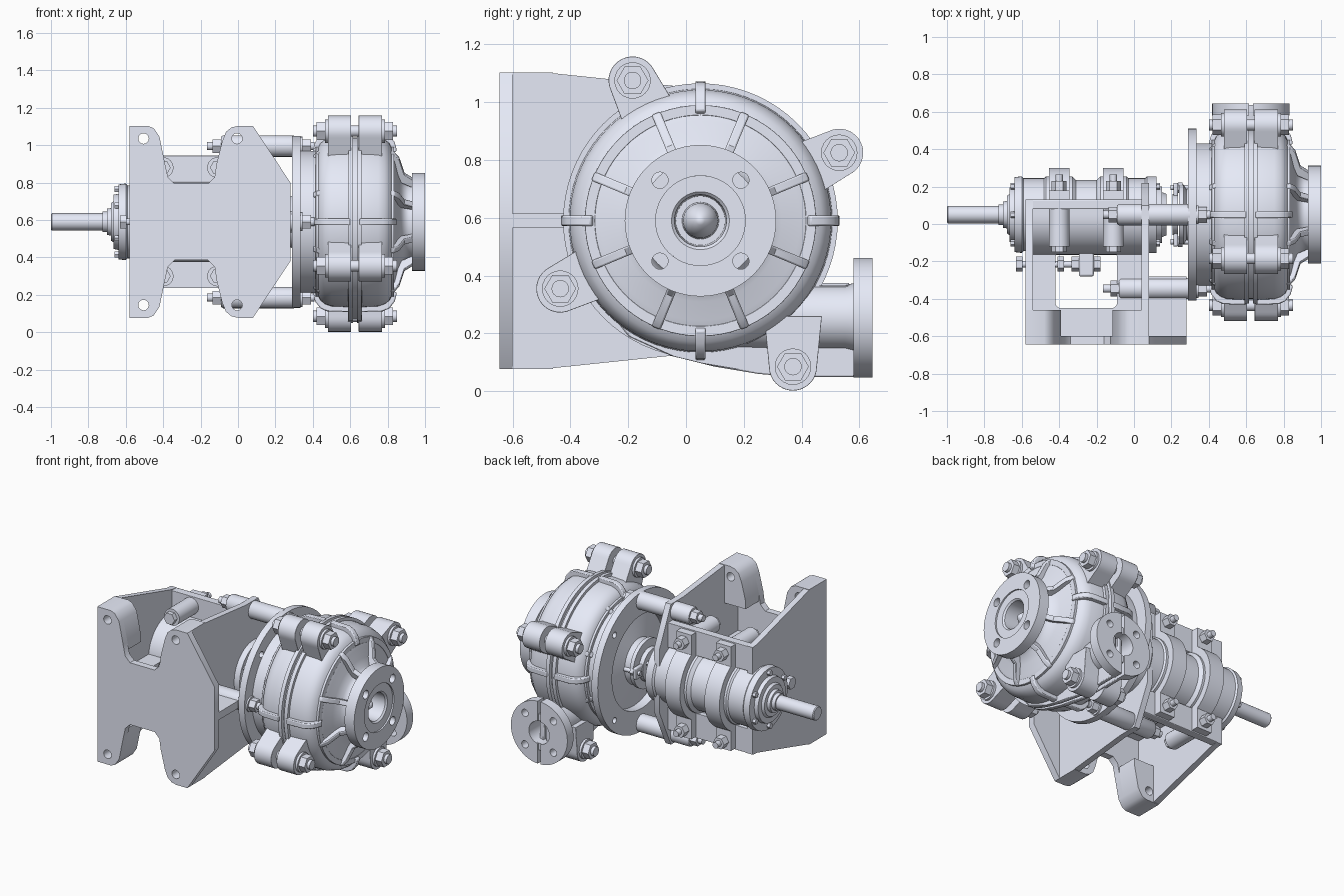
import bpy, bmesh
from math import sin, cos, pi, radians
from mathutils import Matrix, Vector

if "Cube" in bpy.data.objects:
    bpy.data.objects.remove(bpy.data.objects["Cube"])

# All coordinates are relative to the shaft axis, which sits at y=0.05, z=0.59
C = Matrix.Translation((0, 0.05, 0.59))
AX = {'x': Matrix(((0, 0, 1, 0), (1, 0, 0, 0), (0, 1, 0, 0), (0, 0, 0, 1))),   # (u,v) -> (y,z)
      'y': Matrix(((1, 0, 0, 0), (0, 0, 1, 0), (0, 1, 0, 0), (0, 0, 0, 1))),   # (u,v) -> (x,z)
      'z': Matrix.Identity(4)}                                                # (u,v) -> (x,y)
steel = bpy.data.materials.new('pale_steel')
steel.diffuse_color = (0.79, 0.82, 0.93, 1)
steel.use_nodes = True
steel.node_tree.nodes["Principled BSDF"].inputs["Base Color"].default_value = steel.diffuse_color


def finish(name, bm, M, bevel=0):
    bmesh.ops.transform(bm, matrix=C @ M, verts=bm.verts)
    bmesh.ops.remove_doubles(bm, verts=bm.verts, dist=1e-5)
    bmesh.ops.recalc_face_normals(bm, faces=bm.faces)
    me = bpy.data.meshes.new(name)
    bm.to_mesh(me)
    bm.free()
    me.materials.clear()
    me.materials.append(steel)
    ob = bpy.data.objects.new(name, me)
    bpy.context.collection.objects.link(ob)
    if bevel:
        b = ob.modifiers.new('bevel', 'BEVEL')
        b.width, b.segments, b.limit_method, b.angle_limit = bevel, 2, 'ANGLE', radians(40)
    return ob


def lathe(name, prof, axis='x', at=(0, 0), seg=48):
    """Revolve (along, radius) points; 'at' is the axis position in the cross plane."""
    bm = bmesh.new()
    rings = [[bm.verts.new((at[0] + r * cos(2 * pi * i / seg), at[1] + r * sin(2 * pi * i / seg), t))
              for i in range(seg)] for t, r in prof]
    for a, b in zip(rings, rings[1:]):
        for i in range(seg):
            j = (i + 1) % seg
            bm.faces.new((a[i], a[j], b[j], b[i]))
    return finish(name, bm, AX[axis])


def rod(name, t0, t1, r, axis='x', at=(0, 0), seg=24):
    return lathe(name, [(t0, 0), (t0, r), (t1, r), (t1, 0)], axis, at, seg)


def nut(name, t0, t1, r, axis='x', at=(0, 0)):
    return rod(name, t0, t1, r, axis, at, 6)


def arc(r, a0, a1, n=24, c=(0, 0)):
    return [(c[0] + r * cos(radians(a0 + (a1 - a0) * i / n)),
             c[1] + r * sin(radians(a0 + (a1 - a0) * i / n))) for i in range(n + 1)]


def circ(c, r, n=20):
    return arc(r, 0, 360 - 360 / n, n - 1, c)


def plate(name, outline, t0, t1, axis='x', holes=(), M=None, bevel=0):
    """Flat outline with holes, extruded from t0 to t1 along the axis."""
    cu = bpy.data.curves.new(name, 'CURVE')
    cu.dimensions, cu.fill_mode, cu.extrude = '2D', 'BOTH', (t1 - t0) / 2
    for loop in [outline, *holes]:
        s = cu.splines.new('POLY')
        s.points.add(len(loop) - 1)
        for p, q in zip(s.points, loop):
            p.co = (q[0], q[1], 0, 1)
        s.use_cyclic_u = True
    tmp = bpy.data.objects.new(name + '_tmp', cu)
    bpy.context.collection.objects.link(tmp)
    dg = bpy.context.evaluated_depsgraph_get()
    me = bpy.data.meshes.new_from_object(tmp.evaluated_get(dg))
    bm = bmesh.new()
    bm.from_mesh(me)
    bpy.data.objects.remove(tmp)
    bpy.data.meshes.remove(me)
    shift = Matrix.Translation((0, 0, (t0 + t1) / 2))
    return finish(name, bm, (AX[axis] if M is None else M) @ shift, bevel)


def sym(half):
    return half + [(a, -b) for a, b in reversed(half)]


def rib(name, prof, deg, w):
    c, s = cos(radians(deg)), sin(radians(deg))
    M = Matrix(((1, 0, 0, 0), (0, c, -s, 0), (0, s, c, 0), (0, 0, 0, 1)))
    plate(name, prof, -w / 2, w / 2, M=M, bevel=0.006)


def box(name, x0, x1, y0, y1, z0, z1, bevel=0):
    return plate(name, [(x0, z0), (x1, z0), (x1, z1), (x0, z1)], y0, y1, 'y', bevel=bevel)


# Pedestal: thin mounting plate with thick foot pads, end walls, central web
left_pad = [(-.58, .513), (-.48, .513), (-.45, .5), (-.42, .455), (-.39, .31)]
right_pad = [(-.115, .31), (-.085, .43), (-.065, .48), (-.035, .505), (0, .513), (.08, .513)]
foot = sym(left_pad + [(-.375, .24), (-.34, .205), (-.16, .205), (-.125, .24)] + right_pad + [(.28, .21)])
plate('mounting_plate', foot, -.695, -.65, 'y',
      [circ((x, z), .028) for x in (-.505, -.005) for z in (-.445, .445)])
for s in (-1, 1):
    for pad, x, ends in ((left_pad, -.505, [(-.39, .26), (-.58, .26)]), (right_pad, -.005, [(.08, .26), (-.115, .26)])):
        plate('foot_pad', [(a, s * b) for a, b in pad + ends], -.65, -.51, 'y', [circ((x, s * .445), .028)])
plate('left_wall', sym([(-.65, .51), (-.51, .51), (.03, .36), (.08, .355)]), -.58, -.54)
plate('right_wall', sym([(-.65, .51), (-.51, .51), (-.08, .465), (.05, .465), (.1, .36), (.17, .21)]), .04, .08)
window = [p for cx, cy, a in ((-.12, -.23, 0), (-.39, -.23, 90), (-.39, -.47, 180), (-.12, -.47, 270))
          for p in arc(.03, a, a + 90, 6, (cx, cy))]
plate('central_web', [(-.56, -.66), (.28, -.66), (.28, -.33), (.06, -.33), (.06, -.1), (-.56, -.1)],
      -.025, .025, 'z', [window])

# Bearing cradle with side rails and hold-down straps
plate('cradle_saddle', arc(.215, 90, 270) + [(.05, -.215), (.05, .215)], -.55, .04)
for s in (-1, 1):
    box('cradle_rail', -.58, .08, .03, .08, *sorted((s * .19, s * .355)), bevel=.006)
    for x in (-.4, -.11):
        rod('stud_boss', -.17, .04, .055, 'y', (x, s * .29))
        nut('stud_bottom_nut', -.2, -.165, .04, 'y', (x, s * .29))
        rod('strap_stud', .1, .215, .02, 'y', (x, s * .29))
        nut('strap_nut', .13, .18, .04, 'y', (x, s * .29))
for x in (-.4, -.11):
    plate('strap', [(.08, -.345), (.13, -.345), (.13, -.214)] + arc(.25, -56, 56) +
          [(.13, .214), (.13, .345), (.08, .345)], x - .055, x + .055, bevel=.008)

# Adjusting screw under the cradle
S = dict(at=(-.265, 0))
rod('adjusting_screw', -.63, -.18, .018, **S)
for a, b, r in ((-.63, -.595, .04), (-.41, -.375, .04), (-.335, -.295, .04), (-.215, -.18, .04)):
    nut('adjusting_nut', a, b, r, **S)
box('adjusting_lug', -.295, -.215, -.33, -.15, -.05, .05, .01)

# Bearing housing and shaft
lathe('bearing_housing', [(-.68, 0), (-.68, .1), (-.665, .11), (-.665, .145), (-.64, .15), (-.64, .2),
      (-.6, .205), (-.59, .195), (-.48, .195), (-.47, .205), (-.33, .205), (-.31, .185), (-.2, .185),
      (-.18, .205), (-.04, .205), (-.03, .195), (.06, .195), (.07, .205), (.12, .205), (.12, .155),
      (.15, .15), (.15, .12), (.175, .11), (.175, 0)])
for i in range(6):
    a = pi * i / 3 + pi / 6
    p = (.175 * cos(a), .175 * sin(a))
    nut('cap_bolt', -.66, -.63, .018, at=p)
    nut('inner_cap_bolt', .11, .14, .018, at=p)
lathe('shaft', [(-1, 0), (-1, .041), (-.995, .046), (-.725, .046), (-.725, .055), (-.7, .055),
                (-.7, .07), (-.67, .075), (-.67, .05), (.32, .05), (.32, 0)], seg=32)

# Stuffing box, gland and frame plate
lathe('stuffing_box', [(.24, .05), (.24, .16), (.265, .16), (.28, .135), (.31, .15), (.335, .25),
                       (.355, .33), (.42, .34), (.42, 0)])
plate('gland', circ((0, 0), .11, 40), .205, .235, holes=[circ((0, 0), .055, 30)])
for s in (-1, 1):
    box('gland_ear', .21, .235, *sorted((s * .09, s * .17)), -.04, .04, .008)
    rod('gland_stud', .195, .33, .014, at=(s * .145, 0))
    nut('gland_nut', .235, .26, .028, at=(s * .145, 0))
plate('frame_plate', circ((0, 0), .46, 72), .29, .335,
      holes=[circ((0, 0), .31, 60)] + [circ((.4 * cos(a), .4 * sin(a)), .02, 14)
             for a in [pi / 4 + pi / 2 * i for i in range(4)]])
plate('frame_ring', circ((0, 0), .38, 72), .335, .42, holes=[circ((0, 0), .31, 60)])

# Support arms joining pedestal to frame plate
for p, x0 in (((0, .405), -.09), ((0, -.405), -.09), ((-.395, 0), -.08)):
    lathe('support_arm', [(x0, 0), (x0, .05), (x0 + .01, .057), (.3, .057), (.3, 0)], at=p, seg=28)
    rod('arm_stud', -.165, .41, .022, at=p)
    nut('arm_nut', x0 - .045, x0, .042, at=p)
    rod('arm_washer', .335, .345, .05, at=p)
    nut('arm_front_nut', .345, .39, .042, at=p)

# Split pump casing
lathe('casing_back', [(.615, 0), (.615, .475), (.59, .475), (.59, .456), (.5, .452), (.465, .44), (.44, .42),
                      (.425, .39), (.42, .34), (.42, 0)], seg=72)
lathe('casing_front', [(.635, 0), (.635, .475), (.66, .475), (.66, .456), (.75, .452), (.785, .44), (.81, .42),
                       (.825, .39), (.84, .345), (.855, .28), (.875, .23), (.895, .21), (.915, .205),
                       (.935, .21), (.935, .155), (.99, .155), (.99, .1), (.98, .09), (.8, .085), (.8, 0)], seg=72)
rod('casing_liner', .61, .64, .45, seg=72)
plate('suction_flange', circ((0, 0), .262, 64), .93, 1,
      holes=[circ((0, 0), .155, 48)] + [circ((a, b), .028) for a in (-.14, .14) for b in (-.14, .14)])
lathe('impeller_nose', [(.78, .065), (.87, .06), (.91, .045), (.945, .015), (.95, 0)], seg=32)

# Casing ribs
wrap = [(.65, .4), (.65, .482), (.775, .478), (.81, .462), (.838, .425), (.85, .38), (.8, .35)]
for k in range(4):
    rib('front_rim_rib', wrap, 90 * k, .036)
    rib('back_rim_rib', [(1.25 - x, r) for x, r in wrap], 90 * k, .036)
for k in range(8):
    a = 22.5 + 45 * k
    rib('cone_rib', [(.80, .402), (.835, .402), (.862, .37), (.89, .28), (.935, .25), (.935, .2), (.85, .24)], a, .032)
    rib('back_rib', [(.45, .3), (.45, .42), (.42, .4), (.395, .37), (.395, .3)], a, .032)
for x, n in ((.815, 'front_face_ring'), (.415, 'back_face_ring')):
    plate(n, circ((0, 0), .4, 72), x, x + .02, holes=[circ((0, 0), .365, 72)], bevel=.006)

# Bolted clamp lugs around the rim
for p, q in (((-.235, .485), (-.155, .32)), ((.48, .235), (.32, .155)),
             ((-.485, -.235), (-.32, -.155)), ((.32, -.505), (.32, -.33))):
    P, Q = Vector(p), Vector(q)
    d = (Q - P).normalized()
    n = Vector((-d.y, d.x))
    ear = [P + .083 * (cos(pi * i / 16) * n - sin(pi * i / 16) * d) for i in range(17)]
    ear += [Q - n * .1, Q + n * .1]
    plate('back_lug', ear, .48, .605, bevel=.014)
    plate('front_lug', ear, .645, .77, bevel=.014)
    rod('clamp_bolt', .4, .85, .03, at=p)
    for s in (-1, 1):
        f = lambda a, b: sorted((.625 + s * a, .625 + s * b))
        rod('clamp_washer', *f(.14, .16), .063, at=p)
        nut('clamp_nut', *f(.16, .205), .055, at=p)

# Discharge branch: volute tail, split flanges, pipe and end flange
tail = [(-.33, -.3), (-.25, -.4), (-.1, -.468), (.05, -.505), (.2, -.53), (.32, -.54), (.535, -.54),
        (.535, -.225), (.4, -.225), (.3, -.1)]
plate('back_split_flange', tail, .588, .615, bevel=.005)
plate('front_split_flange', tail, .635, .662, bevel=.005)
plate('volute_core', [(a * .96, b * .96) for a, b in tail], .61, .64)
lathe('discharge_pipe', [(-.2, 0), (-.17, .07), (.05, .105), (.25, .112), (.5, .112), (.535, .12),
                         (.585, .12), (.585, .075), (.3, .07), (.3, 0)], 'y', (.625, -.335))
for s in (-1, 1):
    half = arc(.207, -87, 87, 28) + arc(.075, 82, -82, 20)
    plate('discharge_flange_half', [(.625 + s * a, -.335 + b) for a, b in half], .53, .595, 'y',
          [circ((.625 + s * .104, -.335 + k * .104), .024) for k in (-1, 1)])

# Smooth round surfaces, keep edges sharp
bpy.ops.object.select_all(action='SELECT')
bpy.context.view_layer.objects.active = bpy.context.selected_objects[0]
bpy.ops.object.shade_smooth_by_angle(angle=radians(35))
